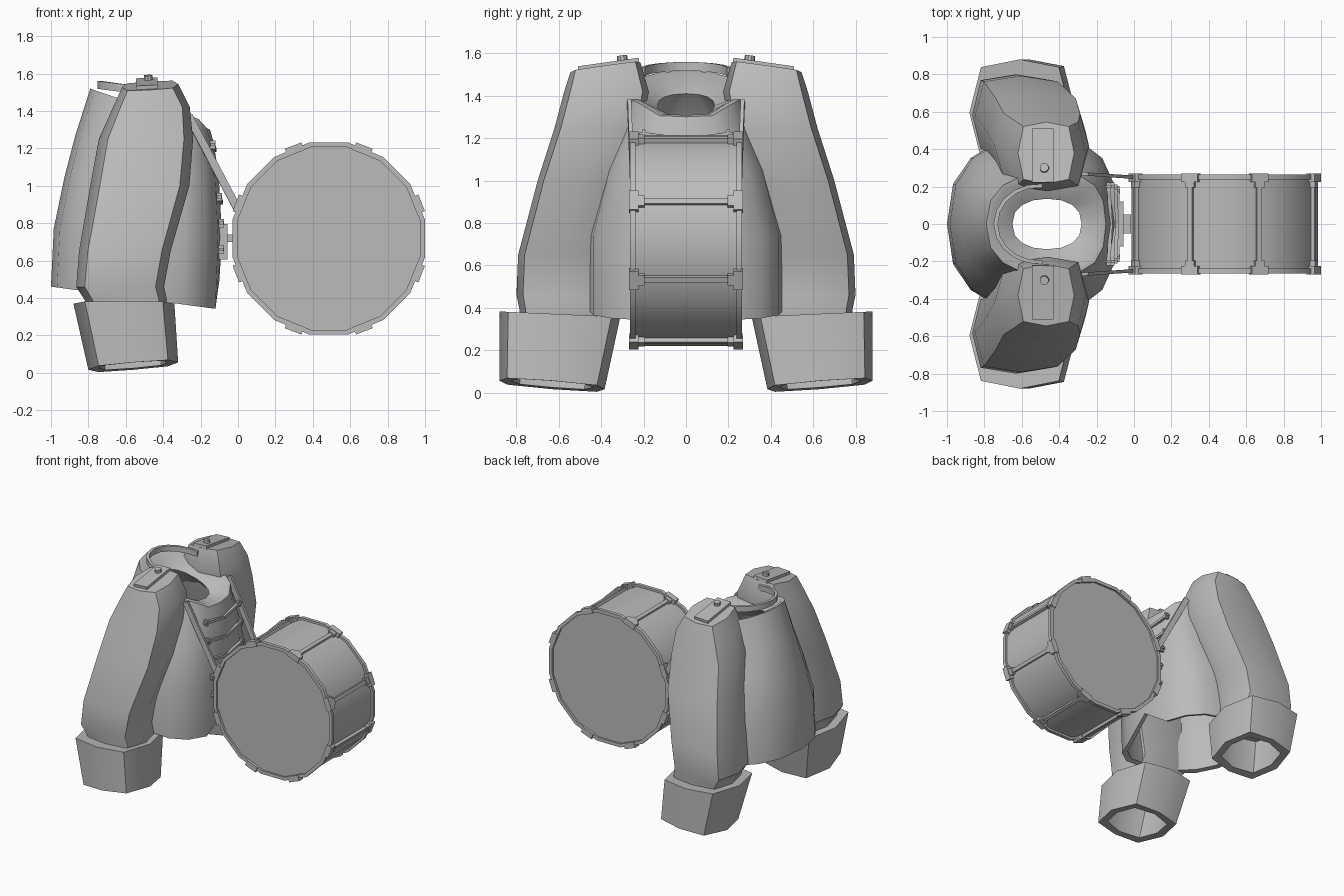
import bpy, bmesh, math
from mathutils import Vector, Matrix

cube = bpy.data.objects.get("Cube")
if cube:
    bpy.data.objects.remove(cube, do_unlink=True)

GREY = (0.5, 0.5, 0.5, 1)
mat = bpy.data.materials.new("plain grey")
mat.use_nodes = True
mat.diffuse_color = GREY
mat.node_tree.nodes["Principled BSDF"].inputs["Base Color"].default_value = GREY


def finish(name, bm, smooth=False):
    bmesh.ops.recalc_face_normals(bm, faces=bm.faces)
    me = bpy.data.meshes.new(name)
    bm.to_mesh(me)
    bm.free()
    me.materials.append(mat)
    ob = bpy.data.objects.new(name, me)
    bpy.context.collection.objects.link(ob)
    if smooth:
        bpy.ops.object.select_all(action='DESELECT')
        ob.select_set(True)
        bpy.context.view_layer.objects.active = ob
        bpy.ops.object.shade_smooth_by_angle(angle=math.radians(35))
    return ob


def ring(cx, cy, z, rx, ry, tx=0, ty=0, n=8, front=0.62, back=0.62, side=0.45):
    """Squarish ellipse; tx and ty tilt it, the powers square its corners."""
    pts = []
    for i in range(n):
        a = 2 * math.pi * i / n
        c, s = math.cos(a), math.sin(a)
        x = rx * math.copysign(abs(c) ** (front if c > 0 else back), c)
        y = ry * math.copysign(abs(s) ** side, s)
        pts.append(Vector((cx + x, cy + y, z + tx * x + ty * y)))
    return pts


def loft(name, rings, cap_start=False, cap_end=False, closed=False, flip=1):
    bm = bmesh.new()
    rows = [[bm.verts.new((v.x, v.y * flip, v.z)) for v in r] for r in rings]
    pairs = list(zip(rows, rows[1:])) + ([(rows[-1], rows[0])] if closed else [])
    n = len(rows[0])
    for a, b in pairs:
        for i in range(n):
            j = (i + 1) % n
            bm.faces.new((a[i], a[j], b[j], b[i]))
    if cap_start:
        bm.faces.new(rows[0])
    if cap_end:
        bm.faces.new(rows[-1])
    return finish(name, bm, True)


def add_box(bm, centre, size, rot=Matrix()):
    m = Matrix.Translation(centre) @ rot.to_4x4() @ Matrix.Diagonal((*size, 1))
    bmesh.ops.create_cube(bm, size=1, matrix=m)


def add_beam(bm, p, q, width, thick):
    """Flat bar from p to q."""
    p, q = Vector(p), Vector(q)
    rot = (q - p).to_track_quat('Z', 'Y').to_matrix()
    add_box(bm, (p + q) / 2, (width, thick, (q - p).length), rot)


# Jacket body: hollow shell with a funnel neck and a slit at the front hem
def body_ring(cx, z, rx, ry, tilt, front=.64, slit=0, lapel=0):
    r = ring(cx, 0, z, rx, ry, tilt, n=16, front=front, back=.95, side=.82)
    r[0].z += slit
    for i in (2, 3, 13, 14):
        r[i].z += lapel
    return r


loft("jacket_body", [
    body_ring(-.55, .40, .45, .468, -.135, .6, .15),
    body_ring(-.535, .75, .45, .468, -.05, .6),
    body_ring(-.515, 1.05, .412, .385, 0),
    body_ring(-.50, 1.25, .37, .31, -.05),
    body_ring(-.47, 1.41, .32, .275, -.34, .6, 0, .035),
    body_ring(-.47, 1.41, .295, .25, -.34, .6, 0, .035),
    body_ring(-.465, 1.355, .185, .135, -.3, .9),
    body_ring(-.49, 1.21, .335, .28, -.05),
    body_ring(-.515, 1.03, .375, .35, 0),
    body_ring(-.535, .75, .415, .432, -.05, .6),
    body_ring(-.55, .41, .415, .433, -.135, .6, .15),
], closed=True)

# Standing collar band around the back of the neck
bm = bmesh.new()
prev = None
for i in range(11):
    a = math.radians(85 + 19 * i)
    c, s = math.cos(a), math.sin(a)
    sec = [bm.verts.new((-.51 + r * c * 1.12, r * s, z + .03 * abs(c)))
           for r, z in ((.215, 1.488), (.215, 1.53), (.195, 1.53), (.195, 1.488))]
    if prev:
        for k in range(4):
            m = (k + 1) % 4
            bm.faces.new((prev[k], prev[m], sec[m], sec[k]))
    if i in (0, 10):
        bm.faces.new(sec)
    prev = sec
finish("collar_band", bm, True)

# Sleeves, cuffs, shoulder tabs and drum straps on both sides
for side, flip in (("right", 1), ("left", -1)):
    loft(side + "_sleeve", [
        ring(-.60, -.59, .34, .205, .195),
        ring(-.60, -.585, .39, .22, .2),
        ring(-.63, -.585, .46, .235, .215),
        ring(-.605, -.58, .65, .245, .212),
        ring(-.525, -.50, 1.0, .265, .2),
        ring(-.492, -.415, 1.25, .252, .205),
        ring(-.463, -.375, 1.42, .205, .2),
        ring(-.47, -.38, 1.535, .15, .165, .06, .14),
    ], cap_start=True, cap_end=True, flip=flip)

    loft(side + "_cuff", [
        ring(-.605, -.59, .365, .2, .18, 0, -.045),
        ring(-.61, -.595, .37, .27, .285, 0, -.045, front=.75, back=.75),
        ring(-.56, -.632, .036, .24, .248, .083, -.08, front=.75, back=.75),
        ring(-.56, -.632, .04, .185, .195, .083, -.08, side=.7),
        ring(-.59, -.61, .30, .205, .2, side=.7),
    ], cap_start=True, cap_end=True, flip=flip)

    bm = bmesh.new()
    slope = Matrix.Rotation(.14, 3, 'X') @ Matrix.Rotation(-.05, 3, 'Y')
    add_box(bm, (-.487, -.365, 1.545), (.115, .29, .024), slope)
    bmesh.ops.create_cone(bm, cap_ends=True, segments=10, radius1=.026, radius2=.024,
                          depth=.035, matrix=Matrix.Translation((-.48, -.30, 1.573))
                          @ slope.to_4x4())
    bmesh.ops.scale(bm, vec=(1, flip, 1), verts=bm.verts)
    finish(side + "_shoulder_tab", bm)

    bm = bmesh.new()
    add_beam(bm, (-.265, -.268 * flip, 1.375), (-.005, -.25 * flip, .88), .018, .042)
    finish(side + "_drum_strap", bm)

# Chest braid: sagging bars with end knobs
bm = bmesh.new()
for z, x, half in ((1.22, -.125, .2), (1.08, -.107, .2), (.94, -.09, .19),
                   (.80, -.08, .18), (.66, -.08, .17)):
    mid = (x, 0, z - .03)
    for s in (-1, 1):
        tip = (x - .01, s * half, z)
        add_beam(bm, tip, mid, .02, .02)
        add_box(bm, tip, (.03, .016, .045))
        add_box(bm, tip, (.024, .045, .016))
finish("chest_braid", bm)

# Bracket between jacket and drum
bm = bmesh.new()
add_box(bm, (-.08, 0, .70), (.05, .24, .19))
add_box(bm, (-.04, 0, .72), (.05, .1, .04))
finish("drum_bracket", bm)

# Drum: shell, hoops and tension rods
CX, CZ = .485, .718


def drum_ring(r, y, n=16):
    r /= math.cos(math.pi / n)
    return [Vector((CX + r * math.cos(2 * math.pi * (i + .5) / n), y,
                    CZ + r * math.sin(2 * math.pi * (i + .5) / n))) for i in range(n)]


loft("drum_shell", [drum_ring(.498, -.25), drum_ring(.498, .25)], True, True)
for name, s in (("right_hoop", -1), ("left_hoop", 1)):
    loft(name, [drum_ring(.488, s * .238), drum_ring(.514, s * .238),
                drum_ring(.514, s * .264), drum_ring(.488, s * .264)], closed=True)

bm = bmesh.new()
for k in range(8):
    a = math.radians(90 * (k // 2) + (21 if k % 2 else 69))
    d = Vector((math.cos(a), 0, math.sin(a)))
    rot = Matrix.Rotation(-a, 3, 'Y')
    add_box(bm, Vector((CX, 0, CZ)) + d * .508, (.022, .5, .026), rot)
    for s in (-1, 1):
        add_box(bm, Vector((CX, s * .247, CZ)) + d * .51, (.044, .046, .095), rot)
        add_box(bm, Vector((CX, s * .215, CZ)) + d * .509, (.034, .04, .05), rot)
finish("drum_tension_rods", bm)
